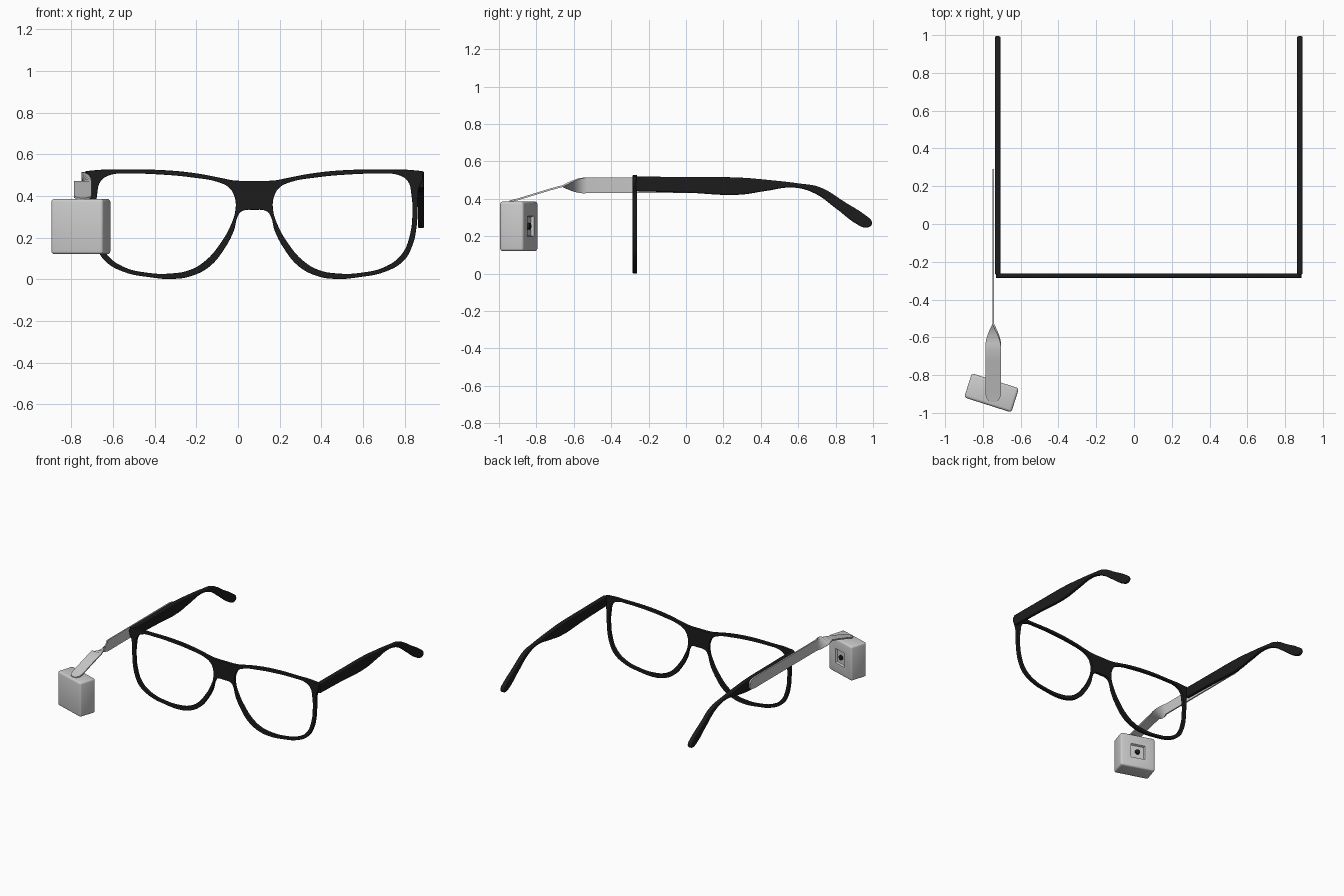
import bpy, bmesh, math
from mathutils import Matrix

if "Cube" in bpy.data.objects:
    bpy.data.objects.remove(bpy.data.objects["Cube"])

black = bpy.data.materials.new("black_plastic")
black.diffuse_color = (0.012, 0.012, 0.012, 1)
black.use_nodes = True
black.node_tree.nodes["Principled BSDF"].inputs["Base Color"].default_value = black.diffuse_color


def smooth(obj, angle=35):
    bpy.ops.object.select_all(action='DESELECT')
    obj.select_set(True)
    bpy.context.view_layer.objects.active = obj
    bpy.ops.object.shade_smooth_by_angle(angle=math.radians(angle))


def plate(name, loops, half, bevel, loc, rot, sharp=()):
    """Filled outline (with holes) given thickness and rounded edges, as a mesh."""
    cu = bpy.data.curves.new(name + "_outline", 'CURVE')
    cu.dimensions, cu.fill_mode, cu.resolution_u = '2D', 'BOTH', 5
    cu.extrude, cu.bevel_depth, cu.bevel_resolution = half - bevel, bevel, 2
    cu.offset = -bevel
    for pts in loops:
        s = cu.splines.new('BEZIER')
        s.bezier_points.add(len(pts) - 1)
        s.use_cyclic_u = True
        for bp, (a, b) in zip(s.bezier_points, pts):
            bp.co = (a, b, 0)
            kind = 'VECTOR' if (a, b) in sharp else 'AUTO'
            bp.handle_left_type = bp.handle_right_type = kind
    obj = bpy.data.objects.new(name, cu)
    bpy.context.collection.objects.link(obj)
    obj.location, obj.rotation_euler = loc, rot
    bpy.ops.object.select_all(action='DESELECT')
    obj.select_set(True)
    bpy.context.view_layer.objects.active = obj
    bpy.ops.object.convert(target='MESH')
    obj = bpy.context.view_layer.objects.active
    obj.data.materials.clear()
    obj.data.materials.append(black)
    smooth(obj)
    return obj


def mesh_object(name, bm):
    bmesh.ops.recalc_face_normals(bm, faces=bm.faces)
    me = bpy.data.meshes.new(name)
    bm.to_mesh(me)
    bm.free()
    obj = bpy.data.objects.new(name, me)
    bpy.context.collection.objects.link(obj)
    return obj


def flip(pts):
    return [(-a, b) for a, b in reversed(pts)]


# Front frame: half outline mirrored about the bridge, two lens openings
CX = 0.078
half_rim = [(.1, .475), (.148, .484), (.268, .507), (.435, .524), (.627, .526), (.757, .524),
            (.803, .514), (.809, .49), (.789, .43), (.785, .358), (.777, .238), (.758, .16),
            (.718, .09), (.627, .036), (.507, .011), (.388, .002), (.292, .019), (.21, .065),
            (.143, .147), (.1, .228), (.072, .315), (.055, .329)]
opening = [(.09, .335), (.095, .397), (.119, .438), (.172, .466), (.292, .488), (.435, .502),
           (.603, .507), (.694, .5), (.738, .469), (.754, .406), (.759, .325), (.747, .214),
           (.709, .122), (.632, .062), (.507, .031), (.402, .028), (.306, .046), (.229, .094),
           (.167, .166), (.114, .257)]
rim = [(0, .473)] + half_rim + [(0, .333)] + flip(half_rim)
plate("front_frame", [rim, opening, flip(opening)], .012, .003,
      (CX, -.273, 0), (math.pi / 2, 0, 0))

# Temple arms: side profile with drooping ear tip
arm = [(-.268, .441), (-.268, .519), (0, .517), (.3, .513), (.42, .503), (.607, .482),
       (.714, .463), (.85, .382), (.965, .308), (.992, .282), (.99, .258), (.96, .246),
       (.925, .258), (.8, .35), (.692, .427), (.58, .46), (.42, .441), (.286, .422), (0, .433)]
for side, x in (("left", CX - .8), ("right", CX + .8)):
    plate(side + "_arm", [arm], .015, .008, (x, 0, 0), (math.pi / 2, 0, math.pi / 2), arm[:2])

# Mounting strip: upright along the arm, twisting flat, then sloping down to the box
stations = [(.29, .47, .02, 0), (.27, .471, .036, 0), (.23, .472, .042, 0), (-.53, .472, .042, 0)]
stations += [(-.53 - .13 * t, .472 - .004 * t, .042, 90 * t) for t in (.2, .4, .6, .8, 1)]
stations += [(-.72, .452, .042, 90), (-.9, .397, .042, 90), (-.925, .391, .034, 90),
             (-.938, .388, .022, 90), (-.943, .386, .01, 90)]
bm = bmesh.new()
rings = []
for y, z, w, ang in stations:
    c, s = math.cos(math.radians(ang)), math.sin(math.radians(ang))
    t = .005
    rings.append([bm.verts.new((-.745 + p * s + q * c, y, z + p * c - q * s))
                  for p, q in ((-w, -t), (w, -t), (w, t), (-w, t))])
for a, b in zip(rings, rings[1:]):
    for i in range(4):
        j = (i + 1) % 4
        bm.faces.new((a[i], a[j], b[j], b[i]))
bm.faces.new(rings[0])
bm.faces.new(rings[-1])
smooth(mesh_object("mounting_strip", bm))

# Camera box: rounded block turned inwards, square recess in the rear face
place = Matrix.Translation((-.754, -.894, .253)) @ Matrix.Rotation(math.radians(-17.7), 4, 'Z')
bm = bmesh.new()
bmesh.ops.create_cube(bm, size=1, matrix=Matrix.Diagonal((.262, .134, .265, 1)))
bmesh.ops.bevel(bm, geom=bm.edges[:], offset=.014, segments=3, profile=.5, affect='EDGES')
bm.normal_update()
back = max(bm.faces, key=lambda f: f.calc_center_median().y)
bmesh.ops.inset_region(bm, faces=[back], thickness=.09)
bmesh.ops.inset_region(bm, faces=[back], thickness=.008, depth=-.014)
box = mesh_object("camera_box", bm)
box.matrix_world = place
smooth(box)

# Lens: short dark cylinder standing in the recess
bm = bmesh.new()
bmesh.ops.create_cone(bm, cap_ends=True, segments=24, radius1=.018, radius2=.018, depth=.012,
                      matrix=Matrix.Translation((0, .059, 0)) @ Matrix.Rotation(math.pi / 2, 4, 'X'))
lens = mesh_object("lens", bm)
lens.matrix_world = place
lens.data.materials.append(black)
smooth(lens)
